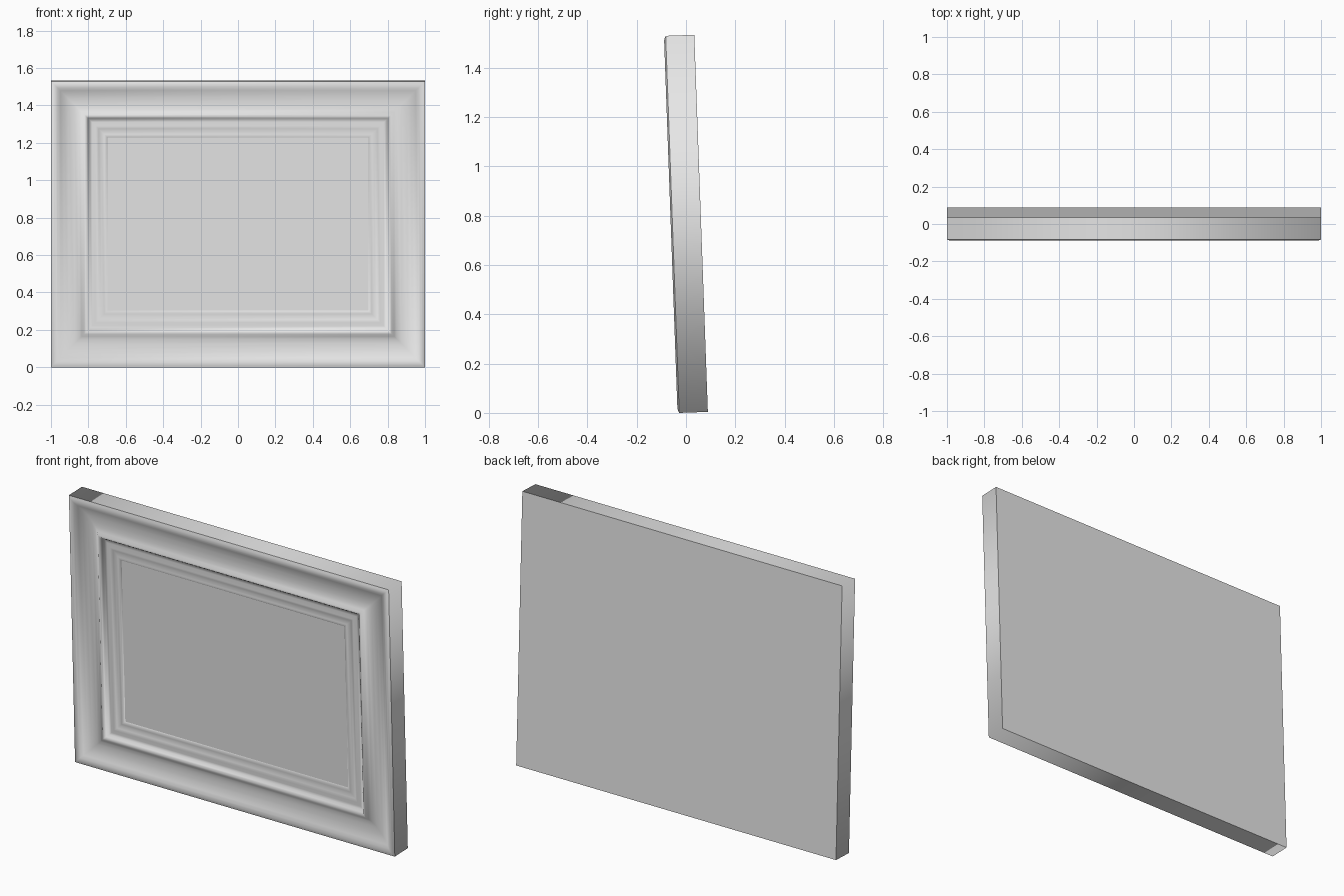
import bpy, bmesh, math
from mathutils import Matrix, Vector

cube = bpy.data.objects.get("Cube")
if cube:
    bpy.data.objects.remove(cube, do_unlink=True)

WIDTH, HEIGHT, TILT = 2.0, 1.53, math.radians(2.06)

# Moulding section: (inset from the outer edge, height above the back)
SECTION = [
    (0, 0), (0, 0.116), (0.01, 0.121), (0.02, 0.123), (0.035, 0.119),
    (0.05, 0.109), (0.07, 0.099), (0.095, 0.093), (0.125, 0.092),
    (0.15, 0.098), (0.165, 0.108), (0.178, 0.119), (0.188, 0.12),
    (0.197, 0.11), (0.205, 0.098), (0.22, 0.097), (0.24, 0.101),
    (0.255, 0.095), (0.27, 0.092), (0.285, 0.095), (0.295, 0.095),
    (0.303, 0.089),
]


def material(name, rgb):
    mat = bpy.data.materials.new(name)
    mat.use_nodes = True
    color = (*rgb, 1)
    mat.diffuse_color = color
    mat.node_tree.nodes["Principled BSDF"].inputs["Base Color"].default_value = color
    return mat


def ring(bm, inset, height):
    """Rectangle of four vertices, facing the front."""
    x, z = WIDTH / 2 - inset, HEIGHT / 2 - inset
    return [bm.verts.new((sx * x, -height, sz * z))
            for sx, sz in ((-1, -1), (1, -1), (1, 1), (-1, 1))]


def finish(bm, name, mat, flat=()):
    bmesh.ops.recalc_face_normals(bm, faces=bm.faces)
    bm.transform(Matrix.Rotation(TILT, 4, "X"))
    mesh = bpy.data.meshes.new(name)
    bm.to_mesh(mesh)
    bm.free()
    mesh.materials.append(mat)
    obj = bpy.data.objects.new(name, mesh)
    bpy.context.collection.objects.link(obj)
    return obj


grey = material("plain grey", (0.8, 0.8, 0.8))

# Frame: moulding rings joined together, closed by the picture panel and back
bm = bmesh.new()
rings = [ring(bm, *point) for point in SECTION]
for a, b in zip(rings, rings[1:]):
    for i in range(4):
        j = (i + 1) % 4
        bm.faces.new((a[i], a[j], b[j], b[i])).smooth = True
panel = bm.faces.new(rings[-1])
back = bm.faces.new(rings[0][::-1])

# Crisp edges around the back, the front rim and the panel
for loop in (rings[0], rings[1], rings[-1]):
    for i in range(4):
        bm.edges.get((loop[i], loop[(i + 1) % 4])).smooth = False
frame = finish(bm, "picture_frame", grey)

# Stand the frame on the ground, centred
points = [v.co for v in frame.data.vertices]
low = Vector([min(p[k] for p in points) for k in range(3)])
high = Vector([max(p[k] for p in points) for k in range(3)])
mid = (low + high) / 2
frame.data.transform(Matrix.Translation((-mid.x, -mid.y, -low.z)))
